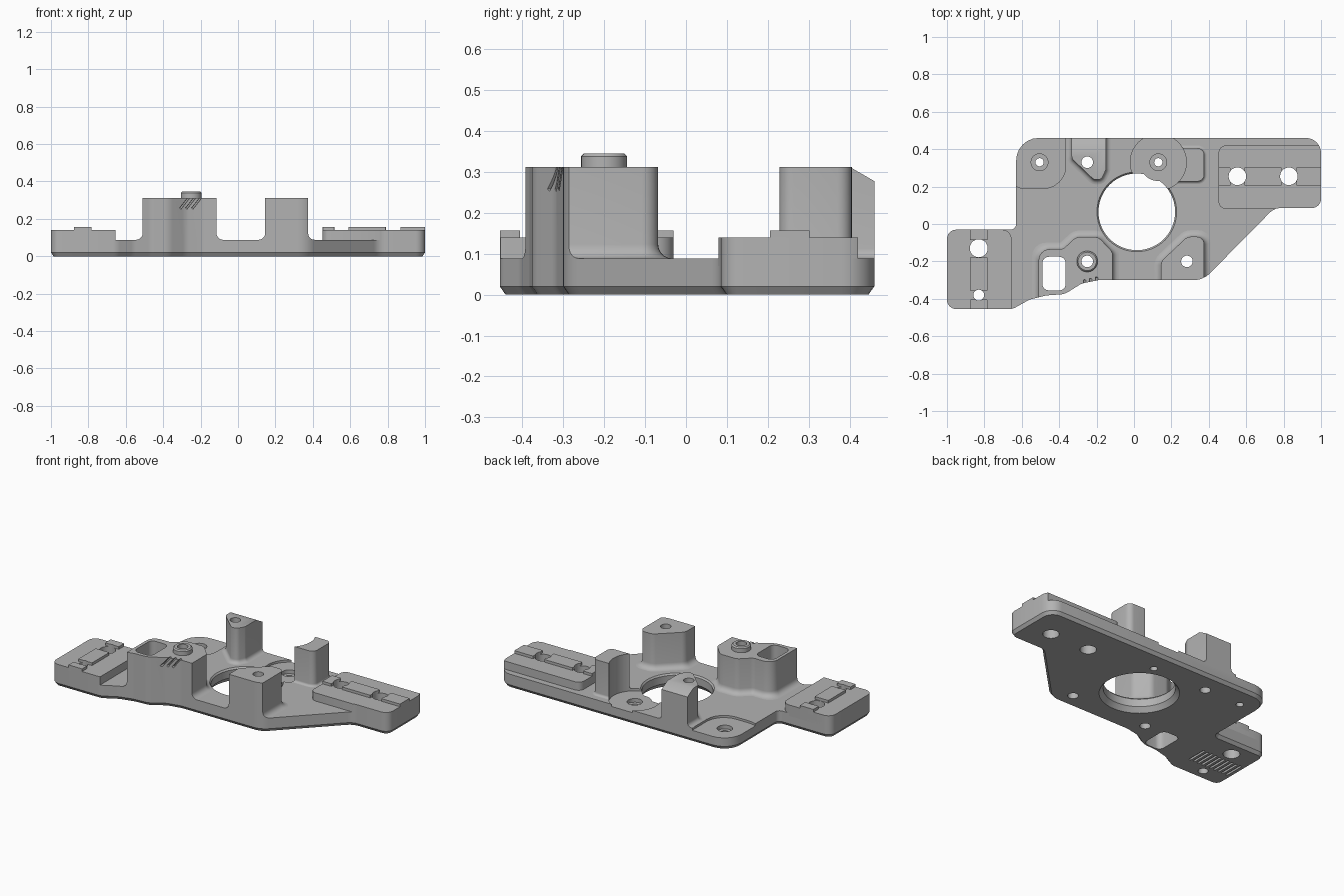
import bpy, bmesh
from math import sin, cos, tan, pi, radians
from mathutils import Vector, Matrix

if "Cube" in bpy.data.objects:
    bpy.data.objects.remove(bpy.data.objects["Cube"])

grey = bpy.data.materials.new("plain_grey")
grey.use_nodes = True
grey.diffuse_color = (0.45, 0.45, 0.45, 1)
grey.node_tree.nodes["Principled BSDF"].inputs["Base Color"].default_value = (0.45, 0.45, 0.45, 1)
parts = []


def rounded(pts, d=0.0, segs=6):
    """Counter-clockwise corners (x, y, radius), grown outwards by d, corners rounded."""
    n, base = len(pts), [Vector(p[:2]) for p in pts]
    dirs = [(base[(i + 1) % n] - base[i]).normalized() for i in range(n)]
    outs = [Vector((e.y, -e.x)) for e in dirs]
    corners = [base[i] + (outs[i - 1] + outs[i]) * d / (1 + outs[i - 1].dot(outs[i])) for i in range(n)]
    loop = []
    for i, v in enumerate(corners):
        e1, e2 = dirs[i - 1], dirs[i]
        cross = e1.x * e2.y - e1.y * e2.x
        side = 1 if cross > 0 else -1
        turn = e1.angle(e2)
        room = 0.48 * min((v - corners[i - 1]).length, (corners[(i + 1) % n] - v).length)
        t = min(max(pts[i][2] + side * d, 0.003) * tan(turn / 2), room)
        r = t / tan(turn / 2)
        start = v - e1 * t
        centre = start - outs[i - 1] * side * r
        for k in range(segs + 1):
            loop.append(centre + Matrix.Rotation(side * turn * k / segs, 2) @ (start - centre))
    return loop


def skin(name, layers):
    """Closed solid through stacked (loop, z) layers."""
    bm = bmesh.new()
    rings = [[bm.verts.new((p.x, p.y, z)) for p in loop] for loop, z in layers]
    n = len(rings[0])
    for low, high in zip(rings, rings[1:]):
        for i in range(n):
            j = (i + 1) % n
            bm.faces.new((low[i], low[j], high[j], high[i]))
    bm.faces.new(rings[0][::-1])
    bm.faces.new(rings[-1])
    mesh = bpy.data.meshes.new(name)
    bm.to_mesh(mesh)
    bm.free()
    ob = bpy.data.objects.new(name, mesh)
    bpy.context.collection.objects.link(ob)
    mesh.materials.append(grey)
    return ob


def prism(name, pts, z0, z1):
    return skin(name, [(rounded(pts), z0), (rounded(pts), z1)])


def lathe(name, x, y, profile, segs=40):
    ring = [Vector((cos(2 * pi * k / segs), sin(2 * pi * k / segs))) for k in range(segs)]
    return skin(name, [([Vector((x, y)) + p * r for p in ring], z) for r, z in profile])


def rect(x0, x1, y0, y1, r=0.003):
    return [(x0, y0, r), (x1, y0, r), (x1, y1, r), (x0, y1, r)]


def boolean(ob, other, operation):
    mod = ob.modifiers.new("cut", 'BOOLEAN')
    mod.object, mod.operation, mod.solver = other, operation, 'EXACT'
    bpy.context.view_layer.objects.active = ob
    bpy.ops.object.modifier_apply(modifier=mod.name)


def post(name, pts, flare=0.035, top=0.312):
    """Column with a filleted foot."""
    layers = [(rounded(pts, flare), 0.07)]
    for k in range(6):
        a = k / 5 * pi / 2
        layers.append((rounded(pts, flare * (1 - sin(a))), 0.088 + flare * (1 - cos(a))))
    layers.append((rounded(pts), top))
    parts.append(skin(name, layers))
    return parts[-1]


# Base plate with a chamfered underside
outline = [(-0.63, 0.46, 0.12), (-0.63, -0.03, 0.03), (-1, -0.03, 0.05), (-1, -0.455, 0.05),
           (-0.65, -0.455, 0.08), (-0.56, -0.405, 0.1), (-0.47, -0.382, 0.1), (-0.37, -0.375, 0.1),
           (-0.28, -0.318, 0.1), (-0.19, -0.3, 0.1), (0.37, -0.3, 0.12), (0.75, 0.085, 0.08),
           (1, 0.085, 0.05), (1, 0.46, 0.08)]
plate = skin("base_plate", [(rounded(outline, -0.014), 0), (rounded(outline), 0.02), (rounded(outline), 0.088)])
clip = prism("outline_clip", outline, 0.05, 1)

# Mounting posts
post("front_right_post", [(-0.51, -0.45, 0.03), (-0.115, -0.45, 0.03), (-0.115, -0.15, 0.04),
                          (-0.19, -0.07, 0.05), (-0.31, -0.07, 0.05), (-0.38, -0.135, 0.04),
                          (-0.51, -0.135, 0.06)])
post("front_left_post", [(0.145, -0.34, 0.02), (0.375, -0.34, 0.02), (0.375, -0.068, 0.04),
                         (0.285, -0.068, 0.05), (0.145, -0.2, 0.05)])
back_post = post("back_right_post", [(-0.333, 0.5, 0.01), (-0.333, 0.35, 0.03), (-0.215, 0.237, 0.03),
                                     (-0.175, 0.237, 0.03), (-0.15, 0.29, 0.03), (-0.15, 0.5, 0.01)], 0.025)
post("back_left_post", rect(0.2, 0.375, 0.228, 0.405, 0.035), 0.015)

# Rail pads with broken ridges
parts.append(prism("right_pad", rect(-1.05, -0.655, -0.5, -0.03, 0.05), 0.07, 0.14))
parts.append(prism("left_pad", rect(0.452, 1.05, 0.08, 0.42, 0.04), 0.07, 0.14))
for y0, y1 in ((-0.5, -0.405), (-0.355, -0.18), (-0.085, -0.03)):
    parts.append(prism("right_ridge", rect(-0.878, -0.782, y0, y1), 0.12, 0.157))
for x0, x1 in ((0.452, 0.515), (0.59, 0.79), (0.868, 1.05)):
    parts.append(prism("left_ridge", rect(x0, x1, 0.205, 0.302), 0.12, 0.157))

for part in parts:
    boolean(part, clip, 'INTERSECT')
bpy.data.objects.remove(clip)

# Locating boss on the front right post
parts.append(lathe("locating_boss", -0.25, -0.2, [(0.056, 0.3), (0.056, 0.338), (0.049, 0.345)]))

# Cutters: centre bore, recesses, pocket and holes
cutters = [
    lathe("bore", 0.015, 0.065, [(0.236, -0.01), (0.205, 0.03), (0.205, 0.078), (0.223, 0.1), (0.223, 0.11)], 72),
    prism("corner_recess", rect(-0.7, -0.365, 0.19, 0.55, 0.12), 0.074, 0.2),
    lathe("round_recess", 0.13, 0.33, [(0.15, 0.074), (0.15, 0.5)], 56),
    prism("pocket", rect(-0.49, -0.365, -0.355, -0.175, 0.035), -0.1, 0.5),
]
for x, y, r in ((-0.83, -0.13, 0.048), (-0.83, -0.38, 0.029), (0.553, 0.255, 0.047), (0.828, 0.255, 0.047),
                (-0.25, 0.33, 0.031), (-0.25, -0.2, 0.031), (0.283, -0.2, 0.031)):
    cutters.append(lathe("hole", x, y, [(r, -0.1), (r, 0.5)], 28))
for x in (-0.505, 0.13):
    cutters.append(lathe("stepped_hole", x, 0.33, [(0.022, -0.1), (0.022, 0.05), (0.045, 0.0501), (0.045, 0.2)], 28))

# Lip that intrudes into the bore
lip = lathe("bore_lip", 0.13, 0.33, [(0.1, 0.03), (0.1, 0.074)], 48)
boolean(lip, cutters[-1], 'DIFFERENCE')

# Sloped top edge of the back right post
wedge = prism("wedge", rect(-0.5, 0, -0.2, 0.2), 0, 0.1)
wedge.matrix_world = Matrix.Translation((0, 0.4, 0.312)) @ Matrix.Rotation(radians(-30), 4, 'X') @ Matrix.Translation((0, 0.2, 0))
bpy.context.view_layer.update()
boolean(back_post, wedge, 'DIFFERENCE')
bpy.data.objects.remove(wedge)

# Slanted slits on the front right post
for k in range(3):
    slit = prism("slit", rect(-0.005, 0.005, -0.1, 0.02), -0.038, 0.05)
    slit.matrix_world = Matrix.Translation((-0.285 + 0.032 * k, -0.318 + 0.007 * k, 0.285)) @ Matrix.Rotation(radians(38), 4, 'Y')
    cutters.append(slit)

# Vent grooves under the right pad
for k in range(10):
    x = -0.965 + 0.03 * k
    cutters.append(prism("groove", rect(x, x + 0.014, -0.33, -0.2), -0.05, 0.012))

bpy.context.view_layer.update()


def bounds(ob):
    pts = [ob.matrix_world @ Vector(c) for c in ob.bound_box]
    return [(min(p[i] for p in pts), max(p[i] for p in pts)) for i in range(3)]


parts.append(plate)
for part in parts:
    for cutter in cutters:
        if all(a[0] < b[1] and b[0] < a[1] for a, b in zip(bounds(part), bounds(cutter))):
            boolean(part, cutter, 'DIFFERENCE')
for cutter in cutters:
    bpy.data.objects.remove(cutter)

# Smooth the rounded walls, keep edges sharp
bpy.ops.object.select_all(action='DESELECT')
for part in parts + [lip]:
    part.select_set(True)
bpy.context.view_layer.objects.active = plate
bpy.ops.object.shade_smooth_by_angle(angle=radians(30))
